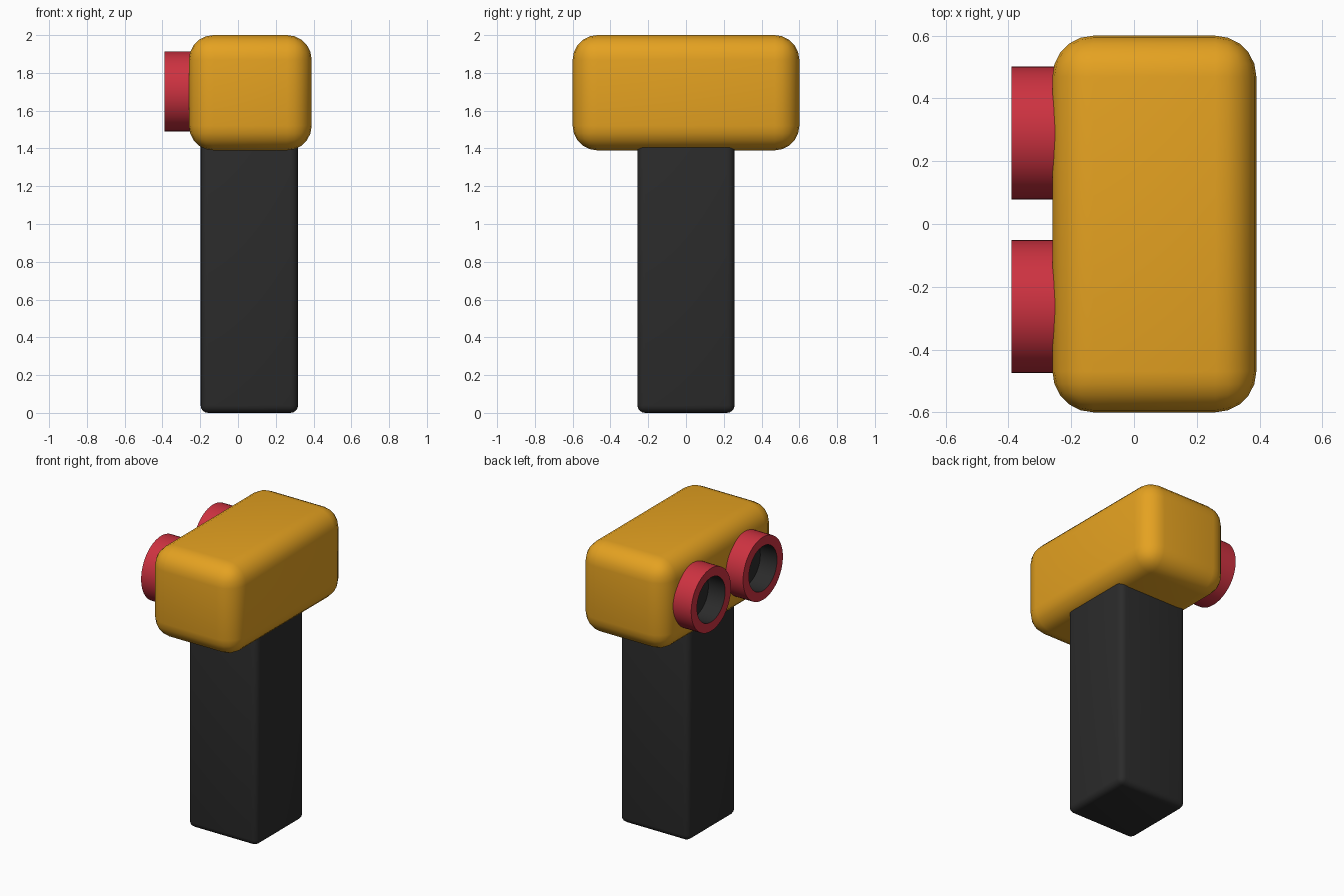
import bpy, bmesh
from math import radians, cos, sin, tau

if "Cube" in bpy.data.objects:
    bpy.data.objects.remove(bpy.data.objects["Cube"])


def material(name, color):
    m = bpy.data.materials.new(name)
    m.diffuse_color = (*color, 1)
    m.use_nodes = True
    m.node_tree.nodes["Principled BSDF"].inputs["Base Color"].default_value = m.diffuse_color
    return m


YELLOW = material("yellow", (0.78, 0.36, 0.015))
RED = material("red", (0.61, 0.032, 0.052))
DARK = material("dark", (0.024, 0.024, 0.024))


def finish(name, bm, mat):
    mesh = bpy.data.meshes.new(name)
    bm.to_mesh(mesh)
    bm.free()
    ob = bpy.data.objects.new(name, mesh)
    bpy.context.collection.objects.link(ob)
    mesh.materials.append(mat)
    bpy.ops.object.select_all(action='DESELECT')
    ob.select_set(True)
    bpy.context.view_layer.objects.active = ob
    bpy.ops.object.shade_smooth_by_angle(angle=radians(35))
    return ob


def rounded_box(name, lo, hi, radius, segments, mat):
    bm = bmesh.new()
    bmesh.ops.create_cube(bm, size=1)
    for v in bm.verts:
        v.co = [(a + b) / 2 + c * (b - a) for a, b, c in zip(lo, hi, v.co)]
    bmesh.ops.bevel(bm, geom=bm.edges[:], offset=radius, segments=segments,
                    profile=0.5, affect='EDGES')
    return finish(name, bm, mat)


def lathe_x(name, profile, y, z, mat, cap_end=False, sides=48):
    """Turn (x, radius) points around a line parallel to x."""
    bm = bmesh.new()
    rings = [[bm.verts.new((x, y + r * cos(tau * i / sides), z + r * sin(tau * i / sides)))
              for i in range(sides)] for x, r in profile]
    for a, b in zip(rings, rings[1:]):
        for i in range(sides):
            j = (i + 1) % sides
            bm.faces.new((a[i], b[i], b[j], a[j]))
    if cap_end:
        bm.faces.new(rings[-1][::-1])
    return finish(name, bm, mat)


# Upright post and the rounded head on top
rounded_box("post", (-0.198, -0.257, 0), (0.318, 0.257, 1.45), 0.04, 4, DARK)
rounded_box("head", (-0.26, -0.6, 1.39), (0.39, 0.6, 2.0), 0.13, 5, YELLOW)

# Two eyepieces on the left face: red collar with a dark recess
for side, y in (("back", 0.29), ("front", -0.263)):
    lathe_x(side + "_eye_collar", [(-0.2, 0.212), (-0.39, 0.212), (-0.39, 0.15)],
            y, 1.702, RED)
    lathe_x(side + "_eye_recess", [(-0.39, 0.15), (-0.265, 0.15)],
            y, 1.702, DARK, cap_end=True)
